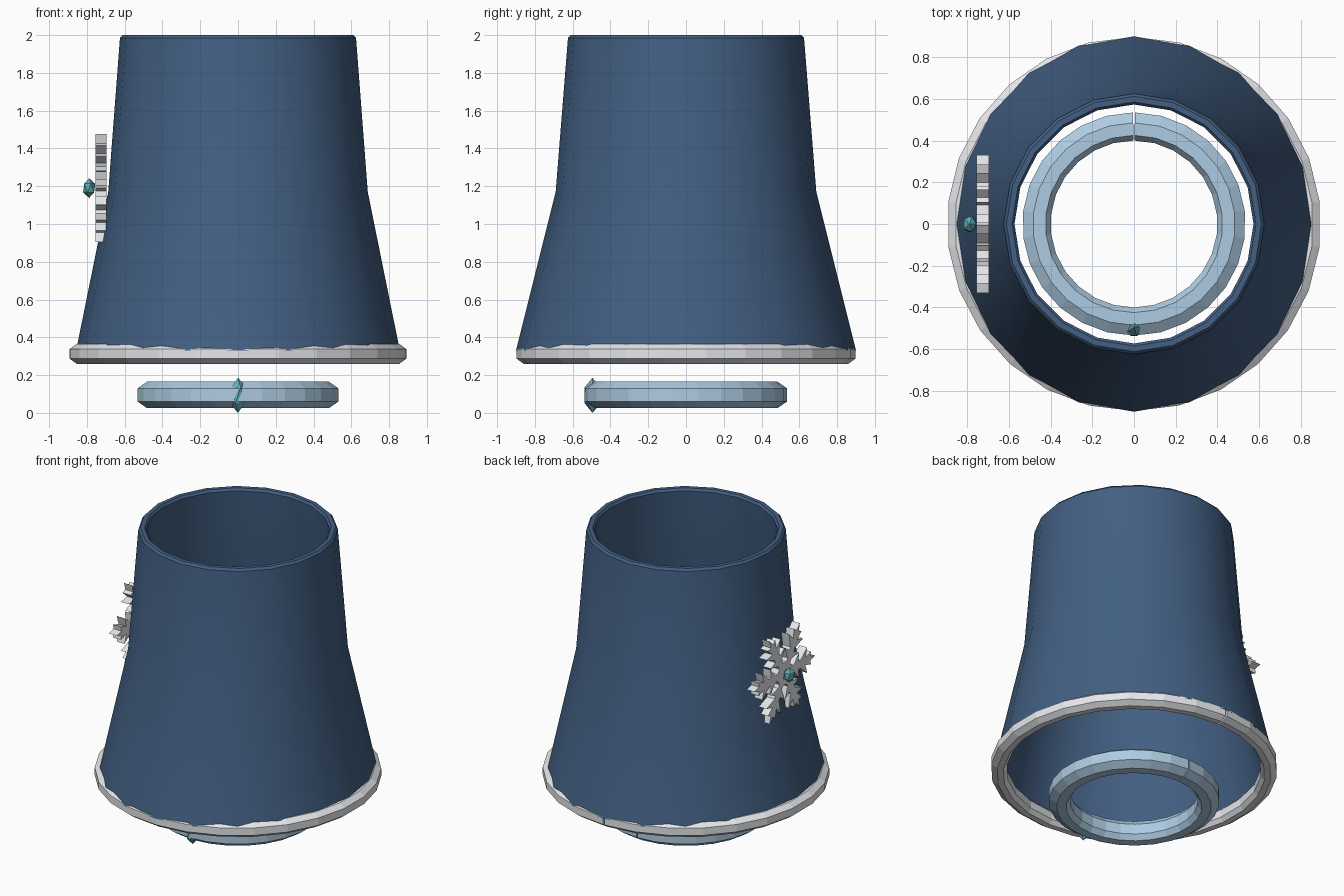
import bpy, bmesh
from math import sin, cos, pi, radians
from mathutils import Matrix

if "Cube" in bpy.data.objects:
    bpy.data.objects.remove(bpy.data.objects["Cube"])


def material(name, rgb):
    m = bpy.data.materials.new(name)
    m.diffuse_color = (*rgb, 1)
    m.use_nodes = True
    m.node_tree.nodes["Principled BSDF"].inputs["Base Color"].default_value = m.diffuse_color
    return m


NAVY = material("navy cloth", (0.055, 0.115, 0.225))
SILVER = material("silver trim", (0.78, 0.80, 0.83))
ICE = material("ice blue", (0.42, 0.60, 0.76))
TEAL = material("teal gem", (0.12, 0.42, 0.47))


def finish(name, bm, mat, smooth=None):
    bmesh.ops.recalc_face_normals(bm, faces=bm.faces)
    me = bpy.data.meshes.new(name)
    bm.to_mesh(me)
    bm.free()
    me.materials.append(mat)
    ob = bpy.data.objects.new(name, me)
    bpy.context.collection.objects.link(ob)
    if smooth:
        bpy.ops.object.select_all(action='DESELECT')
        ob.select_set(True)
        bpy.context.view_layer.objects.active = ob
        bpy.ops.object.shade_smooth_by_angle(angle=radians(smooth))
    return ob


def sweep(name, profile, sides, mat, gap=0.0, smooth=None):
    """Turn a closed (rx, ry, z) profile round z from +y; a gap leaves capped ends."""
    bm = bmesh.new()
    count = sides + 1 if gap else sides
    rows = []
    for i in range(count):
        a = pi / 2 + gap / 2 + (2 * pi - gap) * i / sides
        rows.append([bm.verts.new((rx * cos(a), ry * sin(a), z)) for rx, ry, z in profile])
    n = len(profile)
    for i in range(sides):
        p, q = rows[i], rows[(i + 1) % count]
        for j in range(n):
            k = (j + 1) % n
            bm.faces.new((p[j], p[k], q[k], q[j]))
    if gap:
        bm.faces.new(rows[0])
        bm.faces.new(rows[-1])
    return finish(name, bm, mat, smooth)


# Flared sleeve with a wall, slightly oval at the hem
sweep("sleeve", [
    (0.857, 0.90, 0.33), (0.687, 0.69, 1.17), (0.625, 0.625, 1.985),
    (0.612, 0.612, 2.0), (0.585, 0.585, 2.0), (0.573, 0.573, 1.985),
    (0.637, 0.64, 1.17), (0.807, 0.85, 0.33)], 20, NAVY, smooth=35)

# Silver hem band
sweep("hem_trim", [(r, r, z) for r, z in [
    (0.86, 0.26), (0.897, 0.287), (0.897, 0.338), (0.86, 0.365),
    (0.82, 0.365), (0.797, 0.338), (0.797, 0.287), (0.82, 0.26)]], 26, SILVER, gap=0.012)

# Ice blue bangle under the sleeve
sweep("bangle", [(r, r, z) for r, z in [
    (0.485, 0.025), (0.535, 0.06), (0.535, 0.13), (0.485, 0.165),
    (0.425, 0.165), (0.40, 0.13), (0.40, 0.06), (0.425, 0.025)]], 26, ICE, gap=0.015)


# Faceted gems
def gem(name, centre, size):
    bm = bmesh.new()
    bmesh.ops.create_icosphere(bm, subdivisions=1, radius=1)
    bmesh.ops.transform(bm, verts=bm.verts,
                        matrix=Matrix.Translation(centre) @ Matrix.Diagonal((*size, 1)))
    finish(name, bm, TEAL)


gem("bangle_gem", (0, -0.495, 0.093), (0.05, 0.05, 0.093))
gem("snowflake_gem", (-0.788, 0, 1.19), (0.036, 0.045, 0.052))

# Six-armed snowflake brooch: half an arm outline (along, across), mirrored and repeated
half = [(0.075, 0.024), (0.10, 0.022), (0.155, 0.085), (0.15, 0.03),
        (0.17, 0.027), (0.245, 0.088), (0.225, 0.025), (0.285, 0.045), (0.28, 0.014)]
arm = [(u, -v) for u, v in half] + [(0.33, 0)] + [(u, v) for u, v in reversed(half)]
bm = bmesh.new()
outline = []
for i in range(6):
    a = i * pi / 3
    for u, v in arm:
        outline.append(bm.verts.new((-0.755, u * cos(a) - v * sin(a),
                                     1.19 + u * sin(a) + v * cos(a))))
face = bm.faces.new(outline)
out = bmesh.ops.extrude_face_region(bm, geom=[face], use_keep_orig=True)
bmesh.ops.translate(bm, vec=(0.06, 0, 0),
                    verts=[g for g in out["geom"] if isinstance(g, bmesh.types.BMVert)])
bmesh.ops.triangulate(bm, faces=[f for f in bm.faces if len(f.verts) > 4])
finish("snowflake_brooch", bm, SILVER)
